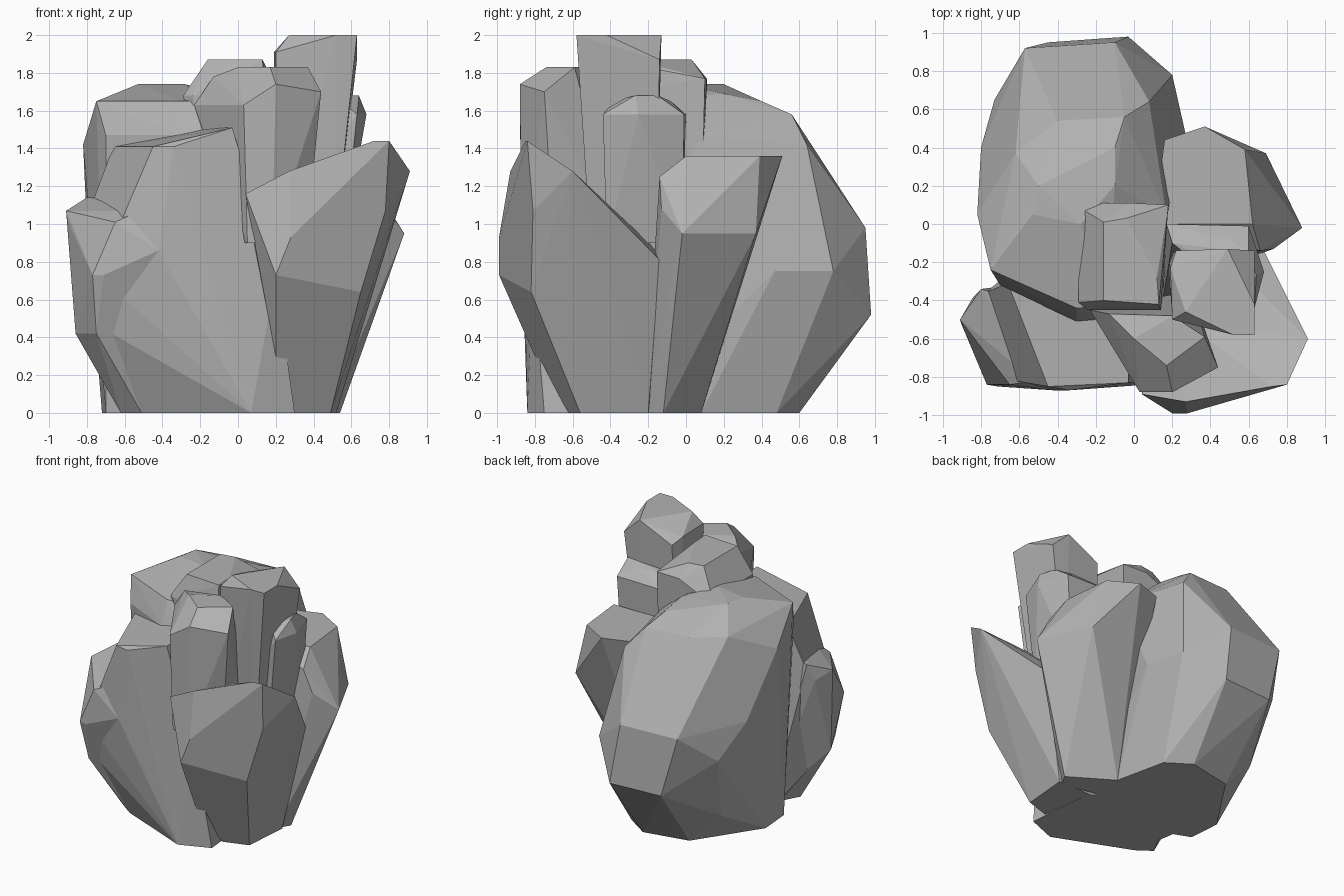
import bpy
import bmesh

# Remove the default cube
default_cube = bpy.data.objects.get("Cube")
if default_cube:
    bpy.data.objects.remove(default_cube, do_unlink=True)

# Single stone colour
STONE_GREY = (0.45, 0.45, 0.45, 1.0)
stone = bpy.data.materials.new("stone_grey")
stone.use_nodes = True
stone.diffuse_color = STONE_GREY
for node in stone.node_tree.nodes:
    if node.type == "BSDF_PRINCIPLED":
        node.inputs["Base Color"].default_value = STONE_GREY

CENTIMETRE = 0.01


def level(height, *corners):
    """Corners of a stone that share one height, in centimetres."""
    return [(x * CENTIMETRE, y * CENTIMETRE, height * CENTIMETRE)
            for x, y in corners]


def chiselled_stone(name, *levels):
    """Wrap flat facets around all levels of corners to make one stone."""
    mesh = bmesh.new()
    for corners in levels:
        for corner in corners:
            mesh.verts.new(corner)
    hull = bmesh.ops.convex_hull(mesh, input=mesh.verts[:])
    buried = {item for key in ("geom_interior", "geom_unused")
              for item in hull[key] if isinstance(item, bmesh.types.BMVert)}
    bmesh.ops.delete(mesh, geom=list(buried), context="VERTS")
    bmesh.ops.dissolve_limit(mesh, angle_limit=0.06,
                             verts=mesh.verts[:], edges=mesh.edges[:])
    bmesh.ops.recalc_face_normals(mesh, faces=mesh.faces[:])
    data = bpy.data.meshes.new(name)
    mesh.to_mesh(data)
    mesh.free()
    data.materials.append(stone)
    stone_object = bpy.data.objects.new(name, data)
    bpy.context.collection.objects.link(stone_object)
    return stone_object


# Large rounded boulder at the back
chiselled_stone(
    "back_boulder",
    level(174, (-53, 5), (-50, 20), (-28, 0)),
    level(169, (-50, 27), (-10, 20), (-53, -15)),
    level(165, (-40, 39), (-10, 40), (-75, -24), (-30, -44), (-15, -43)),
    level(158, (-62, 37), (-5, 56), (-40, 54)),
    level(147, (-70, -32), (-30, -51), (-15, -51), (17, 5)),
    level(142, (-82, 5), (8, 64)),
    level(134, (-30, 70)),
    level(115, (-80, 25)),
    level(98, (-57, 92), (-10, 95), (-80, 40)),
    level(75, (20, 78), (-73, 65), (27, 47)),
    level(52, (-45, 95), (-3, 98)),
    level(25, (-73, 5), (-65, 50)),
    level(0, (-72, 5), (-40, 53), (-5, 60), (13, 48), (22, 8), (20, -30),
          (-20, -40), (-70, -20)),
)

# Broad upright slab at the front on the right-hand side of the model
chiselled_stone(
    "front_right_slab",
    level(151, (-3, -83), (-3, -50), (-15, -45)),
    level(141, (-34, -87), (-45, -85), (-66, -31)),
    level(109, (0, -83), (-52, -82), (-78, -36)),
    level(86, (-42, -87)),
    level(73, (20, -81), (-74, -80), (15, -40)),
    level(46, (-74, -74)),
    level(25, (27, -76), (20, -80), (-72, -45)),
    level(0, (-51, -60), (7, -84), (30, -75), (-58, -20), (25, -20)),
)

# Low shoulder leaning on the broad slab
chiselled_stone(
    "outer_shoulder",
    level(114, (-80, -34), (-60, -40)),
    level(107, (-91, -50), (-52, -82)),
    level(101, (-65, -84), (-90, -53), (-84, -38)),
    level(86, (-42, -87)),
    level(73, (-77, -84), (-71, -85)),
    level(42, (-86, -55), (-75, -76)),
    level(0, (-51, -60), (-62, -52), (-50, -30)),
)

# Pointed slab at the front on the left-hand side of the model
chiselled_stone(
    "front_left_slab",
    level(144, (72, -85), (80, -84)),
    level(128, (27, -93), (91, -60)),
    level(116, (4, -89), (25, -50)),
    level(107, (78, -81)),
    level(93, (28, -99)),
    level(73, (20, -99), (10, -60)),
    level(81, (68, -14), (40, -10)),
    level(64, (65, -82)),
    level(30, (20, -80)),
    level(0, (30, -62), (49, -56), (52, -20), (25, -20)),
)

# Side stone with a sloping shoulder
chiselled_stone(
    "side_stone",
    level(136, (16, 44), (37, 51), (58, 39), (62, 0), (10, 0)),
    level(125, (66, -14)),
    level(108, (73, -13)),
    level(95, (88, -2), (69, 37)),
    level(0, (54, -12), (48, -22), (22, 8), (15, -15)),
)

# Tallest column
chiselled_stone(
    "tall_column",
    level(200, (27, -46), (52, -58), (63, -58), (63, -42), (49, -13)),
    level(191, (20, -50), (19, -23)),
    level(187, (22, -14), (63, -14)),
    level(80, (50, -50), (20, -46), (50, -16), (18, -18)),
)

# Short column tucked behind the tallest one
chiselled_stone(
    "short_column",
    level(168, (58, -26), (64, -27), (60, -15)),
    level(165, (55, -38), (50, -8), (20, -10)),
    level(158, (63, -44), (68, -25), (60, -1), (17, 0)),
    level(90, (56, -42), (56, -2), (15, -2), (15, -40)),
)

# Front column with a bevelled crown
chiselled_stone(
    "front_column",
    level(183, (17, -74), (37, -59), (0, -60), (20, -48)),
    level(178, (-13, -47)),
    level(174, (20, -88)),
    level(170, (44, -75)),
    level(163, (3, -88), (-23, -45)),
    level(90, (5, -87), (18, -87), (36, -70), (30, -35), (-10, -45)),
)

# Flat-topped column in the middle
chiselled_stone(
    "middle_column",
    level(187, (-16, 1), (-4, 3), (12, -28), (13, -42), (-16, -40)),
    level(177, (-2, 11), (18, 10)),
    level(168, (-29, 9), (-22, 11), (-29, -41), (-24, -45), (14, -45)),
    level(90, (-15, 8), (17, 8), (15, -43), (-15, -40)),
)
